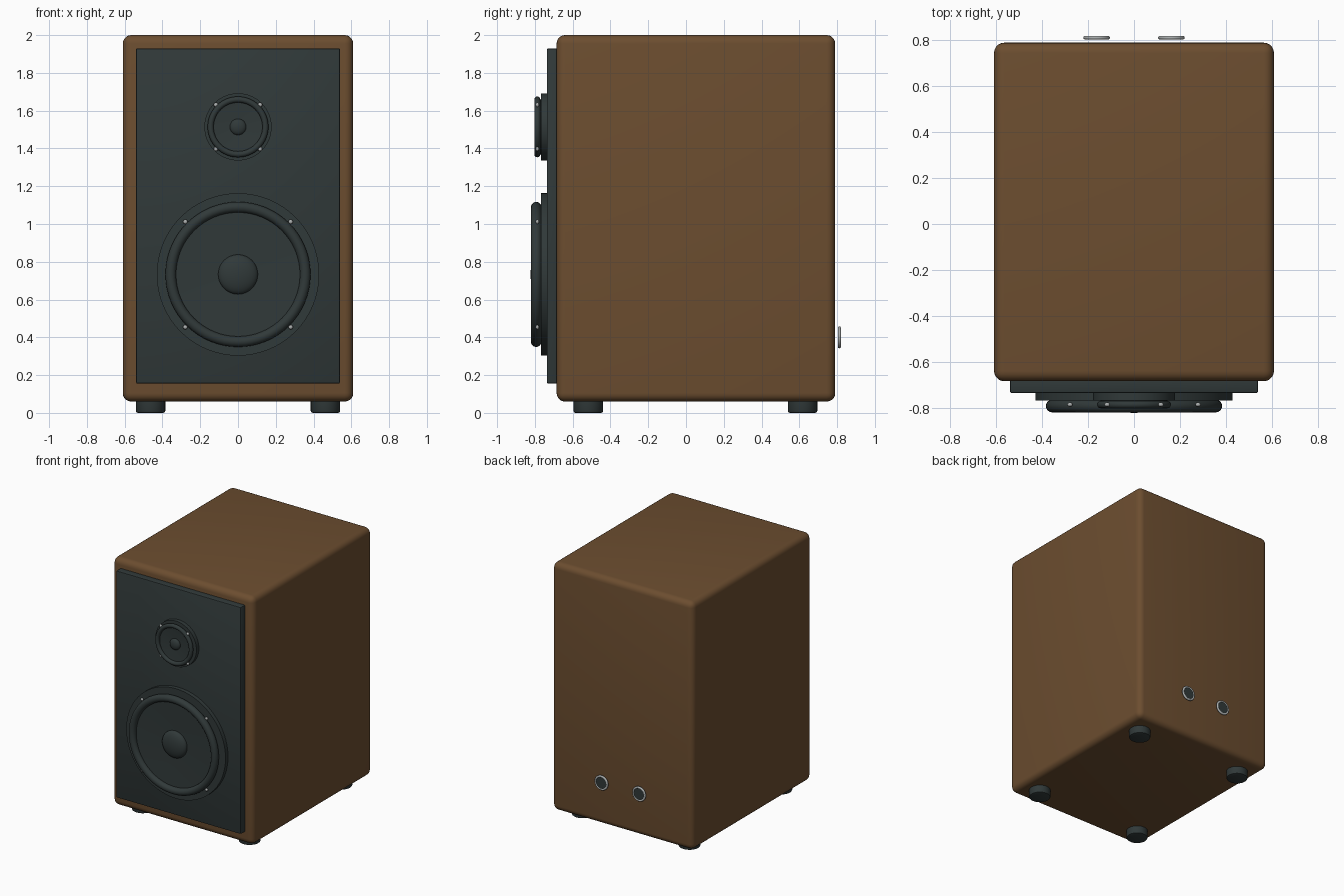
import bpy, math

if "Cube" in bpy.data.objects:
    bpy.data.objects.remove(bpy.data.objects["Cube"])

def material(name, color):
    m = bpy.data.materials.new(name)
    m.diffuse_color = (*color, 1)
    m.use_nodes = True
    m.node_tree.nodes["Principled BSDF"].inputs["Base Color"].default_value = m.diffuse_color
    return m

wood = material("brown_wood", (0.150, 0.075, 0.029))
dark = material("dark_slate", (0.030, 0.041, 0.041))
metal = material("light_metal", (0.42, 0.44, 0.44))

def finish(ob, name, mat):
    ob.name = name
    ob.data.materials.clear()
    ob.data.materials.append(mat)
    bpy.context.view_layer.objects.active = ob
    bpy.ops.object.select_all(action='DESELECT')
    ob.select_set(True)
    bpy.ops.object.shade_smooth_by_angle(angle=math.radians(35))
    return ob

def box(name, lo, hi, bevel, segments, mat):
    bpy.ops.mesh.primitive_cube_add(size=1, location=[(a + b) / 2 for a, b in zip(lo, hi)])
    ob = bpy.context.object
    ob.scale = [b - a for a, b in zip(lo, hi)]
    bpy.ops.object.transform_apply(location=False, rotation=False, scale=True)
    mod = ob.modifiers.new("bevel", 'BEVEL')
    mod.width, mod.segments = bevel, segments
    bpy.ops.object.modifier_apply(modifier="bevel")
    return finish(ob, name, mat)

def lathe(name, profile, center, mat, axis='Y', steps=64, closed=False):
    """Spin (radius, height) points; axis Y sends height to world y, Z to world z."""
    verts, faces, n = [], [], len(profile)
    for i in range(steps):
        a = 2 * math.pi * i / steps
        for r, h in profile:
            c, s = r * math.cos(a), r * math.sin(a)
            verts.append((c, h, s) if axis == 'Y' else (c, s, h))
    for i in range(steps):
        j = (i + 1) % steps
        for k in range(n if closed else n - 1):
            l = (k + 1) % n
            faces.append((i * n + k, i * n + l, j * n + l, j * n + k))
    me = bpy.data.meshes.new(name)
    me.from_pydata(verts, [], faces)
    ob = bpy.data.objects.new(name, me)
    ob.location = center
    bpy.context.collection.objects.link(ob)
    # merge axis points and fix normals
    bpy.context.view_layer.objects.active = ob
    bpy.ops.object.select_all(action='DESELECT')
    ob.select_set(True)
    bpy.ops.object.mode_set(mode='EDIT')
    bpy.ops.mesh.select_all(action='SELECT')
    bpy.ops.mesh.remove_doubles(threshold=1e-5)
    bpy.ops.mesh.normals_make_consistent(inside=False)
    bpy.ops.object.mode_set(mode='OBJECT')
    return finish(ob, name, mat)

def ring(name, major, minor, center, mat):
    prof = [(major + minor * math.cos(t * math.pi / 8), minor * math.sin(t * math.pi / 8))
            for t in range(16)]
    return lathe(name, prof, center, mat, closed=True)

def disc(name, r, y0, y1, center, mat, steps=64):
    return lathe(name, [(0, y0), (r, y0), (r, y1), (0, y1)], center, mat, steps=steps)

# cabinet and front baffle
box("cabinet", (-0.61, -0.685, 0.06), (0.61, 0.79, 2.0), 0.045, 5, wood)
box("baffle", (-0.54, -0.737, 0.155), (0.54, -0.66, 1.93), 0.008, 2, dark)

# drivers: plate, surround ring, cone, dome and screws
def driver(name, z, plate_r, major, minor, ring_y, dome_r, dome_y, tip_y, screw):
    c = (0, 0, z)
    disc(name + "_plate", plate_r, -0.768, -0.73, c, dark)
    ring(name + "_surround", major, minor, (0, ring_y, z), dark)
    lathe(name + "_cone", [(0, -0.76), (major, -0.76), (major, ring_y + 0.004),
                           (dome_r * 0.8, dome_y + 0.006), (0, dome_y + 0.006)], c, dark)
    dome = [(dome_r * math.cos(t * math.pi / 16), dome_y + (tip_y - dome_y) * math.sin(t * math.pi / 16))
            for t in range(9)]
    lathe(name + "_dome", [(0, -0.762), (dome_r, -0.762)] + dome[:-1] + [(0, tip_y)], c, dark, steps=48)
    for sx in (-1, 1):
        for sz in (-1, 1):
            prof = [(0.012 * math.sin(t * math.pi / 8), -0.009 * math.cos(t * math.pi / 8)) for t in range(9)]
            lathe(name + "_screw", prof, (sx * screw, -0.787, z + sz * screw), metal, steps=16)

driver("woofer", 0.733, 0.43, 0.356, 0.028, -0.793, 0.105, -0.783, -0.823, 0.279)
driver("tweeter", 1.514, 0.178, 0.145, 0.016, -0.787, 0.043, -0.778, -0.799, 0.117)

# rear terminals
for sx in (-1, 1):
    c = (sx * 0.163, 0.812, 0.4)
    ring("terminal_ring", 0.050, 0.008, c, metal)
    disc("terminal_socket", 0.050, -0.005, 0.005, c, dark, 32)

# feet
for sx in (-1, 1):
    for y in (-0.517, 0.617):
        lathe("foot", [(0, 0), (0.068, 0), (0.075, 0.003), (0.078, 0.010), (0.078, 0.075), (0, 0.075)],
              (sx * 0.463, y, 0), dark, axis='Z', steps=32)
